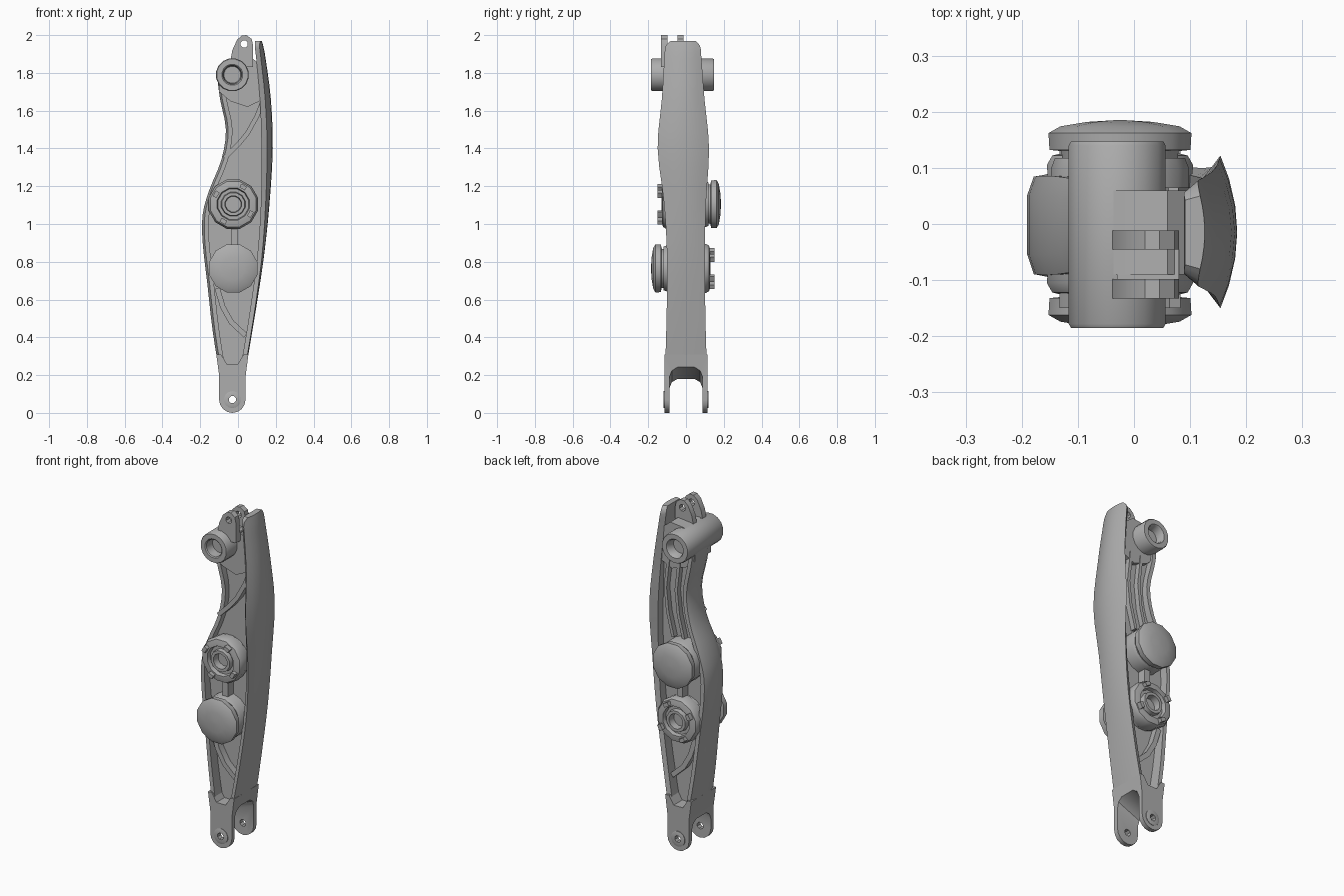
import bpy, bmesh, math
from mathutils import Vector

cube = bpy.data.objects.get("Cube")
if cube:
    bpy.data.objects.remove(cube)

metal = bpy.data.materials.new("grey_metal")
metal.use_nodes = True
GREY = (0.42, 0.42, 0.42, 1)
metal.diffuse_color = GREY
metal.node_tree.nodes["Principled BSDF"].inputs["Base Color"].default_value = GREY
parts = []


def loft(name, rings):
    """Skin a list of equal-length point rings and cap both ends."""
    bm = bmesh.new()
    rows = [[bm.verts.new(p) for p in ring] for ring in rings]
    n = len(rows[0])
    for a, b in zip(rows, rows[1:]):
        for i in range(n):
            j = (i + 1) % n
            bm.faces.new((a[i], a[j], b[j], b[i]))
    bm.faces.new(rows[0])
    bm.faces.new(rows[-1])
    bmesh.ops.recalc_face_normals(bm, faces=bm.faces)
    mesh = bpy.data.meshes.new(name)
    bm.to_mesh(mesh)
    bm.free()
    mesh.materials.append(metal)
    obj = bpy.data.objects.new(name, mesh)
    bpy.context.collection.objects.link(obj)
    parts.append(obj)
    return obj


def plate(name, outline, y0, y1):
    return loft(name, [[(x, y, z) for x, z in outline] for y in (y0, y1)])


def lathe(name, x, z, profile, sides=14):
    """Turn (radius, y) pairs about an axis along y."""
    turn = [math.tau * (i + 0.5) / sides for i in range(sides)]
    return loft(name, [[(x + r * math.cos(a), y, z + r * math.sin(a)) for a in turn]
                       for r, y in profile])


def rib(name, path, half, y0, y1):
    pts = [Vector(p) for p in path]
    left, right = [], []
    for i, p in enumerate(pts):
        d = (pts[min(i + 1, len(pts) - 1)] - pts[max(i - 1, 0)]).normalized()
        side = Vector((-d.y, d.x)) * half
        left.append(p + side)
        right.append(p - side)
    return plate(name, left + right[::-1], y0, y1)


def cut(target, cutter):
    cutter.hide_render = True
    mod = target.modifiers.new("cut", "BOOLEAN")
    mod.object = cutter
    mod.solver = "EXACT"
    bpy.context.view_layer.objects.active = target
    bpy.ops.object.modifier_apply(modifier=mod.name)
    parts.remove(cutter)
    bpy.data.objects.remove(cutter)


def smooth(stations, steps=3):
    """Catmull-Rom interpolation of number tuples."""
    out = []
    last = len(stations) - 1
    for i in range(last):
        p = [stations[min(max(k, 0), last)] for k in (i - 1, i, i + 1, i + 2)]
        for s in range(steps):
            t = s / steps
            out.append(tuple(0.5 * (2 * b + (c - a) * t + (2 * a - 5 * b + 4 * c - d) * t * t
                                    + (3 * b - a - 3 * c + d) * t ** 3)
                             for a, b, c, d in zip(*p)))
    return out + [stations[-1]]


# Broad curved flange: z, outer x, thickness, y min, y max, crown
front_line = smooth([
    (0.25, 0.045, 0.03, -0.11, 0.11, 0.005), (0.5, 0.087, 0.03, -0.103, 0.103, 0.005),
    (0.81, 0.135, 0.035, -0.1, 0.1, 0.01), (1.1, 0.166, 0.045, -0.115, 0.105, 0.02),
    (1.4, 0.184, 0.06, -0.15, 0.122, 0.03), (1.66, 0.174, 0.058, -0.128, 0.098, 0.03),
    (1.87, 0.147, 0.05, -0.115, 0.082, 0.025), (1.94, 0.134, 0.045, -0.108, 0.075, 0.02),
    (1.97, 0.126, 0.035, -0.08, 0.05, 0.008)])


def crescent(z, x, thick, y0, y1, crown):
    mid, half = (y0 + y1) / 2, (y1 - y0) / 2
    ring = [(x - crown * t * t, mid + half * t, z) for t in (-1, -0.7, -0.35, 0, 0.35, 0.7, 1)]
    inner = 0.95 - crown * 8
    return ring + [(x - thick, mid + half * inner * s, z) for s in (1, -1)]


loft("front_flange", [crescent(*s) for s in front_line])

# Rear flange: z, outer x, y min, y max
rear_line = smooth([
    (0.22, -0.1, -0.11, 0.108), (0.44, -0.135, -0.1, 0.1), (0.68, -0.162, -0.095, 0.09),
    (0.9, -0.187, -0.09, 0.085), (1.05, -0.187, -0.09, 0.085), (1.18, -0.152, -0.09, 0.085),
    (1.34, -0.088, -0.08, 0.075), (1.5, -0.064, -0.075, 0.07), (1.66, -0.095, -0.08, 0.075),
    (1.78, -0.11, -0.08, 0.07)])
loft("rear_flange", [[(x + 0.035, a, z), (x + 0.012, a, z), (x, a * 0.6, z), (x, b * 0.6, z),
                      (x + 0.012, b, z), (x + 0.035, b, z)] for z, x, a, b in rear_line])

# Web closing the space between both flanges
web_outline = [(s[1] + 0.015, s[0]) for s in rear_line]
web_outline += [(s[1] - s[2] * 0.7, s[0]) for s in reversed(front_line) if s[0] < 1.86]
plate("web", web_outline, -0.04, 0.035)

# Diagonal and curved stiffening ribs
upper_path = [(0.135, 1.66), (0.1, 1.57), (0.05, 1.48), (0.0, 1.42), (-0.07, 1.35)]
lower_path = [(-0.11, 0.66), (-0.08, 0.56), (-0.035, 0.48), (0.04, 0.41)]
rib("upper_front_rib", upper_path, 0.012, -0.085, -0.03)
rib("lower_front_rib", lower_path, 0.014, -0.08, -0.03)
rib("lower_back_rib", lower_path, 0.014, 0.03, 0.075)
for name, shift in (("inner", -0.03), ("outer", 0.04)):
    rib(name + "_back_rib", [(x + shift, z) for x, z in
        ((0.0, 1.22), (0.035, 1.36), (0.05, 1.5), (0.03, 1.68))], 0.009, 0.03, 0.065)
rib("hub_bridge", [(-0.02, 0.86), (-0.02, 1.0)], 0.018, -0.09, 0.085)

# Lower fork with a slanted rounded gap and pin holes
AX, AZ, R = -0.03, 0.07, 0.07
arc = [(AX + R * math.cos(a), AZ + R * math.sin(a))
       for a in (math.pi + math.pi * i / 8 for i in range(9))]
fork = plate("lower_fork", arc + [(0.041, 0.2), (0.055, 0.31), (0.03, 0.31), (0.0, 0.26),
             (-0.06, 0.26), (-0.09, 0.31), (-0.115, 0.31), (-0.1, 0.2)], -0.115, 0.115)


def gap(x, top):
    return [(x, -0.088, -0.1), (x, -0.088, top - 0.05), (x, -0.075, top - 0.018),
            (x, -0.045, top), (x, 0.045, top), (x, 0.075, top - 0.018),
            (x, 0.088, top - 0.05), (x, 0.088, -0.1)]


cut(fork, loft("gap_cutter", [gap(-0.16, 0.155), gap(0.1, 0.265)]))
cut(fork, lathe("pin_cutter", AX, AZ, [(0.02, -0.3), (0.02, 0.3)], 8))
for side in (-1, 1):
    ring = lathe("pin_collar", AX, AZ, [(0.045, side * 0.1), (0.045, side * 0.118),
                                        (0.04, side * 0.12)])
    cut(ring, lathe("pin_cutter", AX, AZ, [(0.02, -0.3), (0.02, 0.3)], 8))

# Upper head block with cross boss
plate("head_block", [(-0.1, 1.7), (-0.1, 1.84), (-0.03, 1.88), (0.06, 1.89), (0.11, 1.85),
                     (0.135, 1.66), (0.05, 1.62), (-0.04, 1.65)], -0.09, 0.06)
lathe("cross_boss", -0.03, 1.79, [
    (0.045, -0.13), (0.05, -0.18), (0.056, -0.185), (0.084, -0.185), (0.088, -0.178),
    (0.088, 0.14), (0.084, 0.147), (0.056, 0.147), (0.05, 0.14), (0.045, 0.095)], 16)

# Pierced lugs at the top
lug_outline = [(-0.045, 1.84), (-0.03, 1.92), (-0.005, 1.975), (0.02, 1.998), (0.045, 2.0),
               (0.072, 1.98), (0.08, 1.945), (0.08, 1.84)]
for name, y0, y1 in (("front_lug", -0.133, -0.098), ("middle_lug", -0.045, -0.012)):
    lug = plate(name, lug_outline, y0, y1)
    cut(lug, lathe("hole_cutter", 0.033, 1.953, [(0.02, -0.3), (0.02, 0.3)], 8))
plate("lug_bridge", [(-0.04, 1.83), (-0.03, 1.88), (0.08, 1.88), (0.08, 1.83)], -0.133, -0.03)

# Two hubs: a domed cap on one side, a stepped socket on the other
for label, z, s in (("upper", 1.105, 1), ("lower", 0.765, -1)):
    HX = -0.025
    lathe(label + "_hub", HX, z, [(0.12, -s * 0.09), (0.125, -s * 0.07),
                                  (0.125, s * 0.1), (0.118, s * 0.118)], 16)
    lathe(label + "_cap", HX, z, [(0.105, s * 0.1), (0.108, s * 0.13), (0.13, s * 0.132),
          (0.132, s * 0.162), (0.11, s * 0.174), (0.06, s * 0.182), (0.01, s * 0.185)], 12)
    lathe(label + "_socket", HX, z, [
        (0.13, -s * 0.05), (0.135, -s * 0.105), (0.125, -s * 0.122), (0.1, -s * 0.128),
        (0.088, -s * 0.128), (0.083, -s * 0.105), (0.066, -s * 0.105), (0.062, -s * 0.13),
        (0.045, -s * 0.13), (0.04, -s * 0.07), (0.01, -s * 0.07)], 12)
    # Small retaining clips around the socket
    for k in range(4):
        a0 = math.radians(60 + 90 * k)
        rib(label + "_clip", [(HX + 0.105 * math.cos(a0 + d), z + 0.105 * math.sin(a0 + d))
                              for d in (-0.16, 0, 0.16)], 0.011, -s * 0.11, -s * 0.15)

# Smooth shading with crisp edges
bpy.ops.object.select_all(action="DESELECT")
for obj in parts:
    obj.select_set(True)
bpy.context.view_layer.objects.active = parts[0]
bpy.ops.object.shade_smooth_by_angle(angle=math.radians(35))
